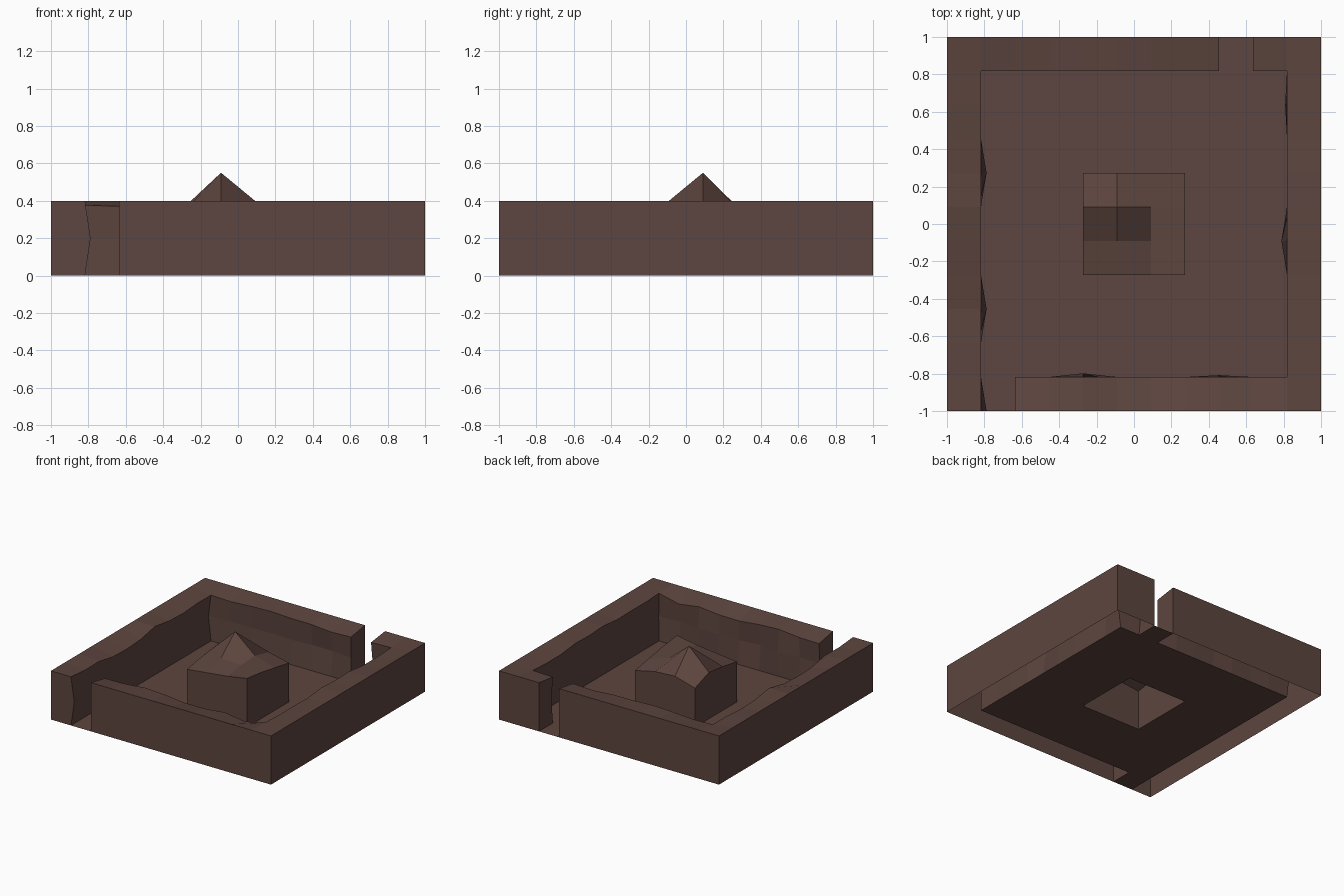
import bpy, bmesh, random

if "Cube" in bpy.data.objects:
    bpy.data.objects.remove(bpy.data.objects["Cube"])

random.seed(7)

N = 11                # cells per side
C = 2.0 / N           # cell size
H = 0.4               # wall height
GAPS = {(1, 0), (8, 10)}   # front and back openings

# Wear amount for every grid vertex, drawn once so shared edges agree
wear = {(i, j, k): random.uniform(0, 1)
        for i in range(N + 1) for j in range(N + 1) for k in range(3)}

stone = bpy.data.materials.new("dark_brown_stone")
stone.diffuse_color = (0.11, 0.06, 0.05, 1)
stone.use_nodes = True
stone.node_tree.nodes["Principled BSDF"].inputs["Base Color"].default_value = stone.diffuse_color


def is_block(i, j):
    return 4 <= i <= 6 and 4 <= j <= 6


def is_wall(i, j):
    inside = 0 <= i < N and 0 <= j < N
    return inside and (i in (0, N - 1) or j in (0, N - 1)) and (i, j) not in GAPS


# Top offsets of the central block (grid vertices 4..7)
block_top = {(4, 4): -.07, (5, 4): -.05, (6, 4): -.03, (7, 4): 0,
             (4, 5): -.04, (5, 5): 0, (6, 5): -.01, (7, 5): -.02,
             (4, 6): -.02, (5, 6): .15, (6, 6): 0, (7, 6): -.05,
             (4, 7): -.08, (5, 7): -.03, (6, 7): -.04, (7, 7): -.08}
# Bulges at mid height of the inner walls
bulge = {(1, 7): .03, (1, 3): .03, (10, 5): .03, (10, 9): .01,
         (4, 1): .02, (8, 1): .01, (1, 0): .03}


def position(i, j, k):
    x, y, z = -1 + C * i, -1 + C * j, H / 2 * k
    w = wear[i, j, k]
    if 4 <= i <= 7 and 4 <= j <= 7:
        if k == 2:
            z += block_top[i, j]
    elif k == 2 and 0 < i < N and 0 < j < N:
        z -= .05 * w                      # worn inner top edge
    elif k == 1 and (1 <= i <= 10 and 1 <= j <= 10 or (i, j) in bulge):
        d = bulge.get((i, j), -.025 * w)
        if i in (1, 10):
            x += d if i == 1 else -d
        elif j in (1, 10):
            y += d if j == 1 else -d
    return x, y, z


def build(name, test, level, sides):
    bm = bmesh.new()
    verts = {}

    def face(*keys):
        for key in keys:
            if key not in verts:
                verts[key] = bm.verts.new(position(*key))
        bm.faces.new([verts[key] for key in keys])

    for i in range(N):
        for j in range(N):
            if not test(i, j):
                continue
            ring = [(i, j), (i + 1, j), (i + 1, j + 1), (i, j + 1)]
            face(*[(a, b, level) for a, b in ring])
            if not sides:
                continue
            for n, (di, dj) in enumerate([(0, -1), (1, 0), (0, 1), (-1, 0)]):
                if test(i + di, j + dj):
                    continue
                a, b = ring[n], ring[(n + 1) % 4]
                for k in (0, 1):
                    face((*a, k), (*b, k), (*b, k + 1), (*a, k + 1))
    mesh = bpy.data.meshes.new(name)
    bm.to_mesh(mesh)
    bm.free()
    mesh.materials.append(stone)
    bpy.context.collection.objects.link(bpy.data.objects.new(name, mesh))


# Open-bottomed shells: perimeter wall, central peak block, and the floor
build("perimeter_wall", is_wall, 2, True)
build("central_block", is_block, 2, True)
build("floor", lambda i, j: not is_wall(i, j) and not is_block(i, j), 0, False)
